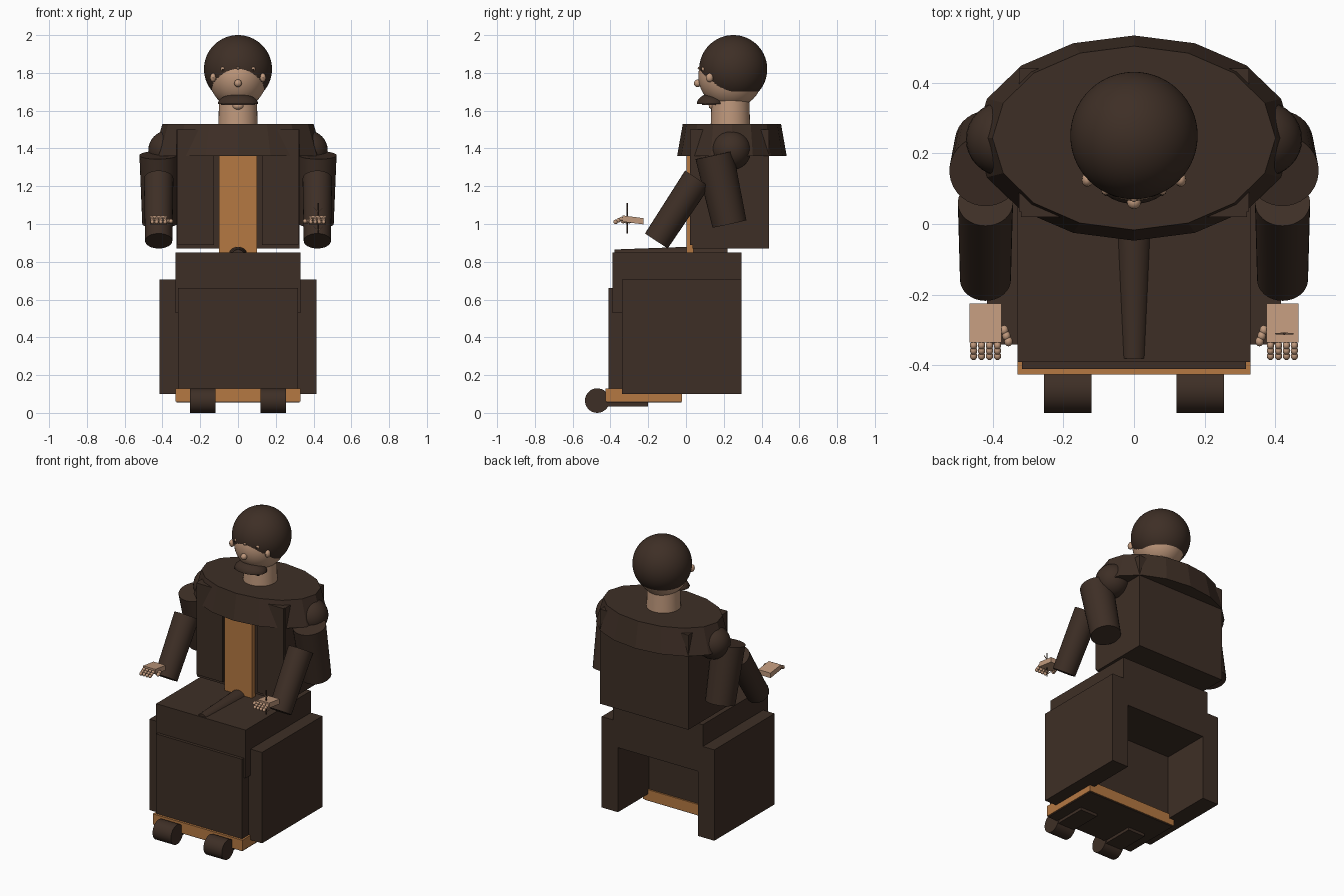
import bpy, bmesh, math
from mathutils import Vector

if "Cube" in bpy.data.objects:
    bpy.data.objects.remove(bpy.data.objects["Cube"])


def material(name, rgb):
    m = bpy.data.materials.new(name)
    m.diffuse_color = (*rgb, 1)
    m.use_nodes = True
    m.node_tree.nodes["Principled BSDF"].inputs["Base Color"].default_value = m.diffuse_color
    return m


DARK = material("dark_brown_cloth", (0.048, 0.028, 0.019))
ORANGE = material("tan_orange", (0.46, 0.19, 0.055))
SKIN = material("skin", (0.53, 0.32, 0.205))


def finish(name, bm, mat, smooth=False):
    bmesh.ops.recalc_face_normals(bm, faces=bm.faces)
    me = bpy.data.meshes.new(name)
    bm.to_mesh(me)
    bm.free()
    me.materials.append(mat)
    ob = bpy.data.objects.new(name, me)
    bpy.context.collection.objects.link(ob)
    if smooth:
        bpy.ops.object.select_all(action='DESELECT')
        ob.select_set(True)
        bpy.context.view_layer.objects.active = ob
        bpy.ops.object.shade_smooth_by_angle(angle=math.radians(35))
    return ob


def box(name, x0, x1, y0, y1, z0, z1, mat=DARK):
    bm = bmesh.new()
    bmesh.ops.create_cube(bm, size=1)
    for v in bm.verts:
        v.co = Vector(((x0 + x1) / 2 + v.co.x * (x1 - x0),
                       (y0 + y1) / 2 + v.co.y * (y1 - y0),
                       (z0 + z1) / 2 + v.co.z * (z1 - z0)))
    return finish(name, bm, mat)


def rod(name, a, b, r0, r1, mat=DARK, seg=32):
    """Closed cone or cylinder from a to b."""
    a, b = Vector(a), Vector(b)
    bm = bmesh.new()
    bmesh.ops.create_cone(bm, cap_ends=True, segments=seg, radius1=r0,
                          radius2=r1, depth=(b - a).length)
    q = Vector((0, 0, 1)).rotation_difference(b - a)
    for v in bm.verts:
        v.co = q @ v.co + (a + b) / 2
    return finish(name, bm, mat, True)


def ball(name, c, r, mat=DARK, seg=32, keep=None):
    """Ellipsoid; keep(point) optionally trims it."""
    bm = bmesh.new()
    bmesh.ops.create_uvsphere(bm, u_segments=seg, v_segments=seg // 2, radius=1)
    for v in bm.verts:
        v.co = Vector((c[i] + v.co[i] * r[i] for i in range(3)))
    if keep:
        drop = [f for f in bm.faces if not keep(f.calc_center_median())]
        bmesh.ops.delete(bm, geom=drop, context='FACES')
    return finish(name, bm, mat, True)


# Seat, legs and base
box("lap_block", -0.33, 0.33, -0.39, 0.295, 0.53, 0.85)
box("shin_block", -0.317, 0.317, -0.41, -0.03, 0.13, 0.66)
box("base_trim", -0.33, 0.33, -0.425, -0.02, 0.06, 0.13, ORANGE)
box("base_underside", -0.325, 0.325, -0.42, -0.025, 0.054, 0.0605)
rod("lap_fold", (0, -0.38, 0.83), (0, 0.22, 0.825), 0.035, 0.062)

# Torso and front opening
box("torso", -0.325, 0.325, 0.035, 0.44, 0.87, 1.50)
box("shirt_front", -0.10, 0.10, 0.003, 0.04, 0.85, 1.45, ORANGE)

# Shoulder cape: sixteen-sided tapered oval
bm = bmesh.new()
rings = []
for rx, ry, z in ((0.45, 0.29, 1.36), (0.40, 0.26, 1.53)):
    rings.append([bm.verts.new((rx * math.cos(i * math.pi / 8),
                                0.243 + ry * math.sin(i * math.pi / 8), z))
                  for i in range(16)])
    bm.faces.new(rings[-1])
for i in range(16):
    j = (i + 1) % 16
    bm.faces.new((rings[0][i], rings[0][j], rings[1][j], rings[1][i]))
finish("shoulder_cape", bm, DARK)

# Head
rod("neck", (0, 0.235, 1.50), (0, 0.235, 1.66), 0.105, 0.10, SKIN)
ball("face", (0, 0.235, 1.782), (0.154, 0.17, 0.17), SKIN, 48)
ball("hair", (0, 0.25, 1.82), (0.18, 0.18, 0.18), DARK, 96,
     lambda p: p.z > 1.705 + max(0, 0.2 - p.y) * 0.8)
ball("moustache", (0, 0.135, 1.635), (0.107, 0.078, 0.055), DARK, 48,
     lambda p: p.z > 1.633)
box("moustache_underside", -0.09, 0.09, 0.085, 0.16, 1.63, 1.637)
ball("nose", (0, 0.062, 1.745), (0.02, 0.02, 0.02), SKIN, 16)
ball("chin", (0, 0.16, 1.625), (0.035, 0.04, 0.025), SKIN, 16)
ball("brow_spot", (0, 0.072, 1.825), (0.01, 0.01, 0.008), SKIN, 12)

# Mirrored parts
for s, side in ((-1, "left"), (1, "right")):
    def sbox(name, x0, x1, *rest):
        return box(f"{side}_{name}", min(s * x0, s * x1), max(s * x0, s * x1), *rest)

    sbox("side_slab", 0.295, 0.415, -0.34, 0.295, 0.10, 0.705)
    sbox("coat_panel", 0.128, 0.32, 0.02, 0.05, 0.89, 1.50)
    sbox("sole", 0.125, 0.25, -0.47, -0.20, 0.035, 0.06)
    rod(f"{side}_shoe", (s * 0.12, -0.47, 0.065), (s * 0.255, -0.47, 0.065), 0.065, 0.065)

    # Arm
    ball(f"{side}_shoulder", (s * 0.37, 0.24, 1.39), (0.105, 0.105, 0.105))
    rod(f"{side}_upper_arm", (s * 0.42, 0.15, 1.365), (s * 0.415, 0.23, 1.0), 0.102, 0.092)
    rod(f"{side}_forearm", (s * 0.42, 0.06, 1.24), (s * 0.42, -0.157, 0.91), 0.078, 0.072)

    # Hand: slightly tilted palm, jointed fingers and thumb
    palm = sbox("palm", 0.375, 0.465, -0.335, -0.225, 1.005, 1.038, SKIN)
    for v in palm.data.vertices:
        v.co.z += (-0.28 - v.co.y) * 0.13
    for k in range(4):
        x = s * (0.386 + k * 0.0225)
        for j in range(3):
            ball(f"{side}_finger_{k}_{j}", (x, -0.343 - j * 0.015, 1.027 - j * 0.008),
                 (0.0105, 0.012, 0.012), SKIN, 12)
    for j in range(3):
        ball(f"{side}_thumb_{j}", (s * (0.367 - j * 0.006), -0.30 - j * 0.016, 1.015),
             (0.012, 0.014, 0.012), SKIN, 12)

    # Eye and ear
    ball(f"{side}_eye", (s * 0.08, 0.094, 1.82), (0.012, 0.012, 0.012), SKIN, 12)
    ball(f"{side}_pupil", (s * 0.08, 0.084, 1.817), (0.005, 0.005, 0.005), DARK, 8)
    ball(f"{side}_ear", (s * 0.132, 0.125, 1.775), (0.016, 0.02, 0.024), SKIN, 12)

# Thin twig held in one hand
rod("twig", (0.425, -0.31, 0.95), (0.425, -0.31, 1.11), 0.004, 0.004, DARK, 8)
for k, z in enumerate((0.965, 1.065)):
    for s in (-1, 1):
        rod(f"twig_branch_{k}_{s}", (0.425, -0.31, z), (0.425 + s * 0.025, -0.31, z + 0.022),
            0.003, 0.002, SKIN, 6)
